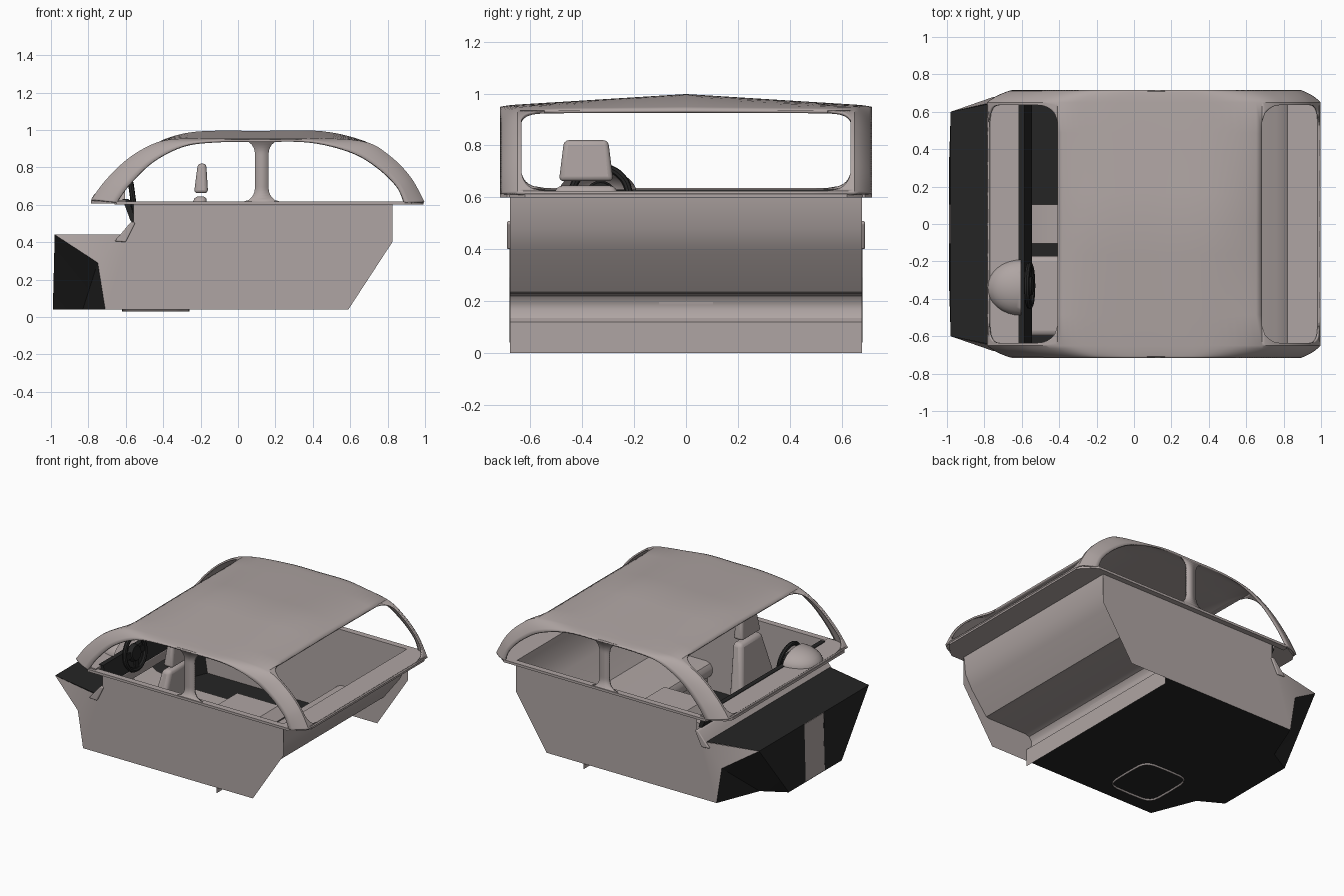
import bpy, bmesh, math
from mathutils import Vector, Matrix

if "Cube" in bpy.data.objects:
    bpy.data.objects.remove(bpy.data.objects["Cube"])

def material(name, rgb):
    m = bpy.data.materials.new(name)
    m.diffuse_color = (*rgb, 1)
    m.use_nodes = True
    m.node_tree.nodes["Principled BSDF"].inputs["Base Color"].default_value = m.diffuse_color
    return m

GREY = material("warm grey trim", (0.43, 0.377, 0.367))
BLACK = material("black carpet", (0.018, 0.018, 0.018))

def finish(name, bm, mat, solid=0, bevel=0, mirror=False):
    me = bpy.data.meshes.new(name)
    bm.to_mesh(me)
    bm.free()
    ob = bpy.data.objects.new(name, me)
    bpy.context.collection.objects.link(ob)
    me.materials.append(mat)
    bpy.ops.object.select_all(action='DESELECT')
    ob.select_set(True)
    bpy.context.view_layer.objects.active = ob
    if bevel:
        b = ob.modifiers.new("bevel", 'BEVEL')
        b.width, b.segments = bevel, 3
    if solid:
        s = ob.modifiers.new("solid", 'SOLIDIFY')
        s.thickness, s.offset = solid, -1
    if mirror:
        ob.modifiers.new("mirror", 'MIRROR').use_axis = (False, True, False)
    bpy.ops.object.shade_smooth_by_angle(angle=math.radians(32))
    return ob

def mesh(name, verts, faces, mat, **kw):
    bm = bmesh.new()
    vs = [bm.verts.new(v) for v in verts]
    for f in faces:
        bm.faces.new([vs[i] for i in f])
    bmesh.ops.recalc_face_normals(bm, faces=bm.faces)
    return finish(name, bm, mat, **kw)

def sweep_y(name, prof, y0, y1, mat, closed=False, **kw):
    """Profile in x,z pulled across the car."""
    n = len(prof)
    v = [(x, y, z) for y in (y0, y1) for x, z in prof]
    f = [(i, (i + 1) % n, n + (i + 1) % n, n + i) for i in range(n if closed else n - 1)]
    if closed:
        f += [tuple(range(n)), tuple(range(n, 2 * n))]
    return mesh(name, v, f, mat, **kw)

def plate(name, plan, z0, z1, mat, **kw):
    n = len(plan)
    v = [(x, y, z) for z in (z0, z1) for x, y in plan]
    f = [(i, (i + 1) % n, n + (i + 1) % n, n + i) for i in range(n)]
    return mesh(name, v, f + [tuple(range(n)), tuple(range(n, 2 * n))], mat, **kw)

def taper(name, lo, hi, mat, **kw):
    """Block between two rectangles (x0, x1, y0, y1, z)."""
    v = [(r[a], r[b], r[4]) for r in (lo, hi) for a, b in ((0, 2), (1, 2), (1, 3), (0, 3))]
    f = [(0, 1, 2, 3), (4, 5, 6, 7)] + [(i, (i + 1) % 4, 4 + (i + 1) % 4, 4 + i) for i in range(4)]
    return mesh(name, v, f, mat, **kw)

def spline(pts, t):
    i = min(int(t), len(pts) - 2)
    u = t - i
    p = [Vector(pts[max(0, min(len(pts) - 1, i + k))]) for k in (-1, 0, 1, 2)]
    return 0.5 * (2 * p[1] + (p[2] - p[0]) * u + (2 * p[0] - 5 * p[1] + 4 * p[2] - p[3]) * u * u
                  + (3 * p[1] - p[0] - 3 * p[2] + p[3]) * u ** 3)

def fillet(d, r):
    """Inset of a rounded corner at distance d from its end."""
    return r - math.sqrt(max(0, r * r - (r - d) ** 2)) if d < r else 0

# roof: outer line (x, z, crown height) and side window line (x, z)
OUT = [(-.785, .628, 0), (-.70, .74, 0), (-.57, .86, 0), (-.41, .94, .004), (-.22, .955, .036),
       (.12, .957, .038), (.45, .955, .038), (.685, .935, .002), (.82, .855, 0), (.925, .745, 0), (.997, .615, 0)]
WIN = [(-.65, .612), (-.58, .71), (-.45, .835), (-.28, .92), (-.1, .945), (.12, .947),
       (.38, .943), (.6, .885), (.74, .805), (.85, .70), (.89, .612)]
rows = [(0, 0), (.12, 0)]
for a, b in ((.12, 3), (7, 9.88)):
    n = 36
    for k in range(n + 1):
        t = a + (b - a) * k / n
        d = min(t - a, b - t) * .145
        rows.append((t, .635 - fillet(d, .09)))
    rows.append((b, 0))
    if a < 1:
        rows += [(3 + k / 6, 0) for k in range(1, 25)]
rows.append((10, 0))
bm = bmesh.new()
for s in (1, -1):
    prev = None
    for t, w in rows:
        p, q = spline(OUT, t), spline(WIN, t)
        row = []
        for k in range(5):
            y = w + (.65 - w) * k / 4
            row.append((p.x, s * y, p.y + p.z * (1 - y / .65)))
        for k in range(1, 6):
            u = k / 5
            m = p.xy.lerp(q, .6 * u + .4 * (1 - math.cos(math.pi / 2 * u)))
            row.append((m.x, s * (.65 + .067 * (.7 * u + .3 * math.sin(math.pi / 2 * u))), m.y))
        cur = (t, [bm.verts.new(c) for c in row])
        if prev and t - prev[0] > 1e-6:
            for k in range(9):
                f = [prev[1][k], cur[1][k], cur[1][k + 1], prev[1][k + 1]]
                bm.faces.new(f if s < 0 else f[::-1])
        prev = cur
bmesh.ops.remove_doubles(bm, verts=bm.verts, dist=1e-4)
bmesh.ops.recalc_face_normals(bm, faces=bm.faces)
top = max(bm.faces, key=lambda f: f.calc_center_median().z)
if top.normal.z < 0:
    bmesh.ops.reverse_faces(bm, faces=bm.faces)
finish("roof_shell", bm, GREY, solid=.012)

# door pillars with rounded window corners
v, N = [], 24
for k in range(N + 1):
    z = .612 + .337 * k / N
    h = .037 + fillet(min(z - .612, .949 - z), .075)
    v += [(.127 - h, .712, z), (.127 + h, .712, z)]
mesh("door_pillar", v, [(2 * i, 2 * i + 1, 2 * i + 3, 2 * i + 2) for i in range(N)], GREY,
     solid=.012, mirror=True)

# belt line: side rails, front cowl, rear sill
plate("belt_rail", [(-.66, .675), (-.66, .7), (-.65, .717), (.89, .717), (.93, .69), (.93, .675)],
      .6, .617, GREY, mirror=True)
plate("front_cowl", [(-.785, -.61), (-.76, -.65), (-.68, -.695), (-.6, -.7), (-.6, .7), (-.68, .695),
                     (-.76, .65), (-.785, .61)], .607, .625, GREY)
plate("rear_sill", [(.82, -.7), (.9, -.7), (.96, -.66), (.992, -.62), (.992, .62), (.96, .66),
                    (.9, .7), (.82, .7)], .6, .617, GREY)

# side walls with the piece over the wheel arch
mesh("side_wall", [(.825, .68, .605), (.825, .68, .4), (.59, .68, .04), (-.71, .68, .04), (-.75, .68, .29),
                   (-.62, .68, .44), (-.56, .68, .5), (-.56, .68, .605), (-.98, .6, .44)],
     [(0, 1, 2, 3, 4, 5, 6, 7), (8, 4, 5)], GREY, mirror=True)

# wheel arches and footwell front
mesh("wheel_arch", [(-.98, .6, .44), (-.75, .68, .29), (-.71, .68, .04), (-.83, .38, .04),
                    (-.99, .29, .04), (-.98, .29, .44), (-.99, .105, .04), (-.98, .105, .44)],
     [(1, 2, 3), (0, 1, 3), (0, 3, 4), (0, 4, 5), (5, 4, 6, 7)], BLACK, mirror=True)
mesh("footwell_top", [(-.98, -.6, .44), (-.62, -.675, .44), (-.62, .675, .44), (-.98, .6, .44)],
     [(0, 1, 2, 3)], BLACK)
mesh("floor", [(.31, -.68, .04), (.31, .68, .04), (-.71, .68, .04), (-.83, .38, .04), (-.99, .29, .04),
               (-.99, -.29, .04), (-.83, -.38, .04), (-.71, -.68, .04)], [tuple(range(8))], BLACK)

# rear wall, rear floor and its rounded step down
sweep_y("rear_floor", [(.822, .6), (.81, .48), (.76, .39), (.64, .235), (.61, .23), (.32, .23), (.29, .22),
                       (.272, .195), (.27, .165), (.285, .135), (.31, .12), (.31, 0)], -.678, .678, GREY)

# centre tunnel, ending inside the rear step
sweep_y("centre_tunnel", [(-.99, .042), (-.978, .435), (-.9, .42), (-.7, .28), (-.45, .23), (-.12, .23), (-.08, .29),
                          (.24, .29), (.3, .235), (.275, .21), (.268, .165), (.27, .042)],
        -.105, .105, GREY, closed=True)

# dashboard: slanted black pad over a grey lower box
sweep_y("dash_pad", [(-.618, .63), (-.585, .63), (-.545, .51), (-.56, .5), (-.575, .515)],
        -.64, .64, BLACK, closed=True)
sweep_y("dash_lower", [(-.66, .405), (-.6, .4), (-.55, .5), (-.56, .51), (-.575, .505), (-.625, .445)],
        -.69, .69, GREY, closed=True, bevel=.006)

# instrument hood: half dome
bm = bmesh.new()
bmesh.ops.create_uvsphere(bm, u_segments=32, v_segments=16, radius=1)
for co, no in (((0, 0, 0), (1, 0, 0)), ((0, 0, 0), (0, 0, -1))):
    bmesh.ops.bisect_plane(bm, geom=bm.verts[:] + bm.edges[:] + bm.faces[:], plane_co=co,
                           plane_no=no, clear_outer=True)
bm.transform(Matrix.Translation((-.605, -.34, .615)) @ Matrix.Diagonal((.18, .15, .095, 1)))
finish("instrument_hood", bm, GREY)

# steering wheel, built around the x axis then tilted
bm = bmesh.new()
R, r, A, B = .11, .015, 36, 8
ring = [[bm.verts.new((r * math.sin(2 * math.pi * j / B),
                       (R + r * math.cos(2 * math.pi * j / B)) * math.cos(2 * math.pi * i / A),
                       (R + r * math.cos(2 * math.pi * j / B)) * math.sin(2 * math.pi * i / A)))
         for j in range(B)] for i in range(A)]
for i in range(A):
    for j in range(B):
        bm.faces.new((ring[i][j], ring[(i + 1) % A][j], ring[(i + 1) % A][(j + 1) % B], ring[i][(j + 1) % B]))
side = Matrix.Rotation(math.pi / 2, 4, 'Y')
bmesh.ops.create_cone(bm, cap_ends=True, segments=20, radius1=.06, radius2=.048, depth=.03, matrix=side)
bmesh.ops.create_cone(bm, cap_ends=True, segments=12, radius1=.022, radius2=.022, depth=.04,
                      matrix=Matrix.Translation((-.025, 0, 0)) @ side)
for ang in (0, 180, 270):
    m = Matrix.Rotation(math.radians(ang), 4, 'X') @ Matrix.Translation((0, .065, 0)) \
        @ Matrix.Diagonal((.012, .09, .04, 1))
    bmesh.ops.create_cube(bm, size=1, matrix=m)
bmesh.ops.recalc_face_normals(bm, faces=bm.faces)
bm.transform(Matrix.Translation((-.558, -.33, .607)) @ Matrix.Rotation(math.radians(-8), 4, 'Y'))
finish("steering_wheel", bm, BLACK)

# driver seat; the base is an open frame whose edge shows under the floor
n, pl = 24, []
for k in range(n):
    c, s = math.cos(2 * math.pi * k / n), math.sin(2 * math.pi * k / n)
    pl.append((-.44 + .18 * math.copysign(abs(c) ** .4, c), -.385 + .19 * math.copysign(abs(s) ** .4, s)))
mesh("seat_base", [(x, y, z) for z in (.028, .2) for x, y in pl],
     [(i, (i + 1) % n, n + (i + 1) % n, n + i) for i in range(n)], GREY, solid=.006)
taper("seat_cushion", (-.63, -.2, -.6, -.17, .17), (-.62, -.22, -.6, -.17, .3), GREY, bevel=.03)
taper("seat_back", (-.31, -.2, -.6, -.17, .22), (-.235, -.165, -.5, -.27, .645), GREY, bevel=.025)
taper("seat_headrest", (-.235, -.16, -.49, -.28, .662), (-.215, -.17, -.47, -.3, .82), GREY, bevel=.018)
